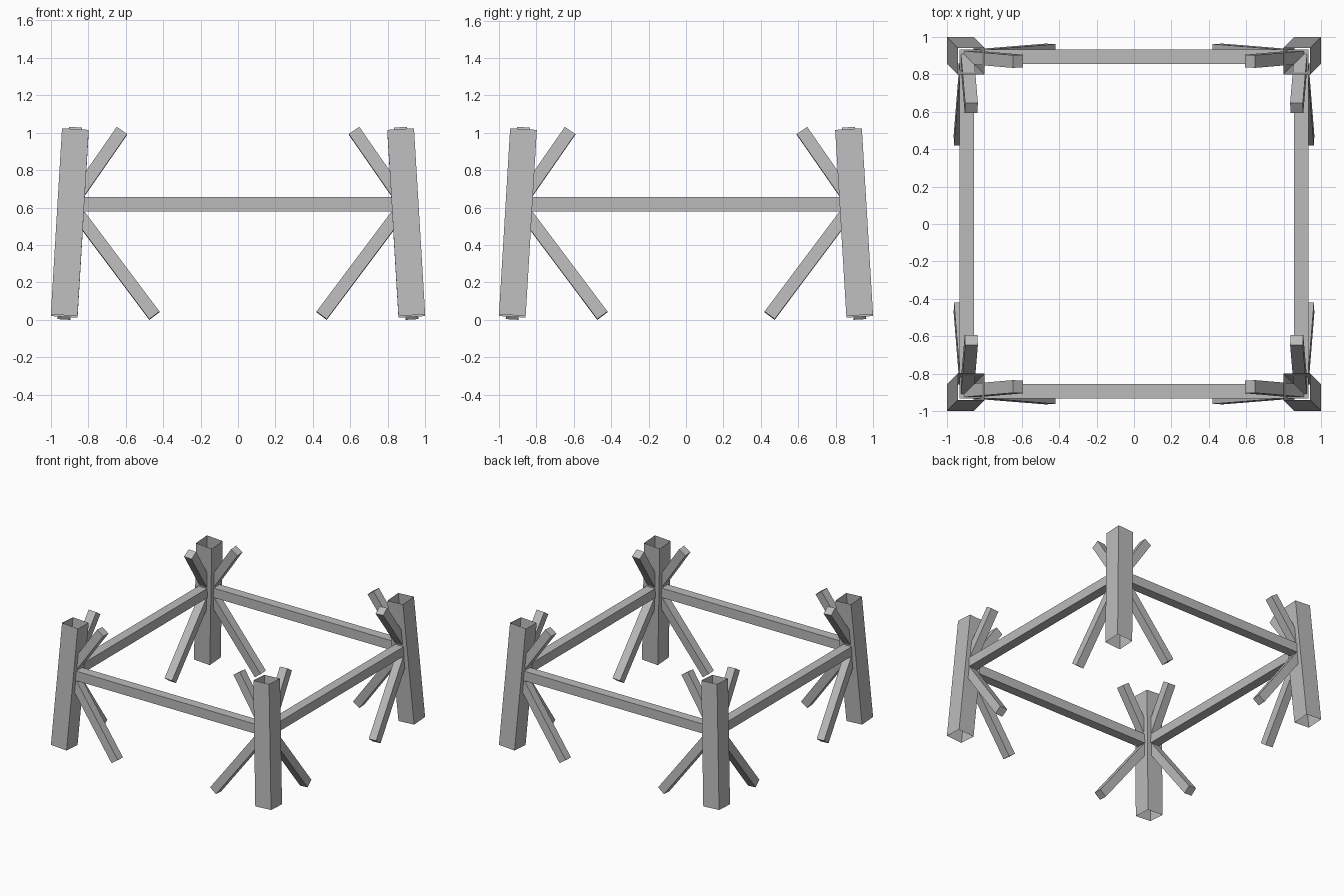
import bpy, bmesh
from mathutils import Vector

if "Cube" in bpy.data.objects:
    bpy.data.objects.remove(bpy.data.objects["Cube"], do_unlink=True)

grey = bpy.data.materials.new("plain grey")
colour = (0.5, 0.5, 0.5, 1)
grey.diffuse_color = colour
grey.use_nodes = True
grey.node_tree.nodes["Principled BSDF"].inputs["Base Color"].default_value = colour

JOINT, HEIGHT = 0.893, 0.617     # where beams and braces meet inside a post
LEAN = 0.06                      # inward lean of the posts


def bar(name, start, end, width, side, capped=True, mitre=0):
    """Square bar between two points; mitre lengthens its outer side."""
    start, end, side = Vector(start), Vector(end), Vector(side)
    along = (end - start).normalized()
    side = (side - along * side.dot(along)).normalized()
    up = along.cross(side)
    bm = bmesh.new()
    rings = []
    for point, way in ((start, -1), (end, 1)):
        rings.append([bm.verts.new(point + (side * s + up * u) * width / 2
                                   + along * way * s * mitre)
                      for s, u in ((-1, -1), (1, -1), (1, 1), (-1, 1))])
    a, b = rings
    for i in range(4):
        j = (i + 1) % 4
        bm.faces.new((a[i], a[j], b[j], b[i]))
    if capped:
        bm.faces.new(a[::-1])
        bm.faces.new(b)
    mesh = bpy.data.meshes.new(name)
    bm.to_mesh(mesh)
    bm.free()
    mesh.materials.append(grey)
    obj = bpy.data.objects.new(name, mesh)
    bpy.context.collection.objects.link(obj)


def leaning(z):
    """Distance of the post axis from the centre at a height."""
    return JOINT - (z - HEIGHT) * LEAN


# Open square posts with four splayed braces at each corner
for front, sy in (("front", -1), ("back", 1)):
    for hand, sx in (("right", -1), ("left", 1)):
        tag = f"{front}_{hand}"
        low, high = leaning(0.02), leaning(1.015)
        bar(f"{tag}_post", (sx * low, sy * low, 0.02),
            (sx * high, sy * high, 1.015), 0.143, (1, 0, 0), capped=False)
        centre = (sx * JOINT, sy * JOINT, HEIGHT)
        for level, inset, z in (("upper", 0.62, 1.01), ("lower", 0.447, 0.022)):
            out = leaning(z)
            bar(f"{tag}_{level}_cross_brace", centre,
                (sx * inset, sy * out, z), 0.068, (0, sy, LEAN))
            bar(f"{tag}_{level}_side_brace", centre,
                (sx * out, sy * inset, z), 0.068, (sx, 0, LEAN))

# Mitred frame of four horizontal beams
for name, x, y in (("front", 0, -1), ("back", 0, 1), ("right", -1, 0), ("left", 1, 0)):
    middle = Vector((x, y, 0)) * JOINT + Vector((0, 0, HEIGHT))
    half = Vector((y, x, 0)) * JOINT
    bar(f"{name}_beam", middle - half, middle + half, 0.078, (x, y, 0), mitre=0.039)
